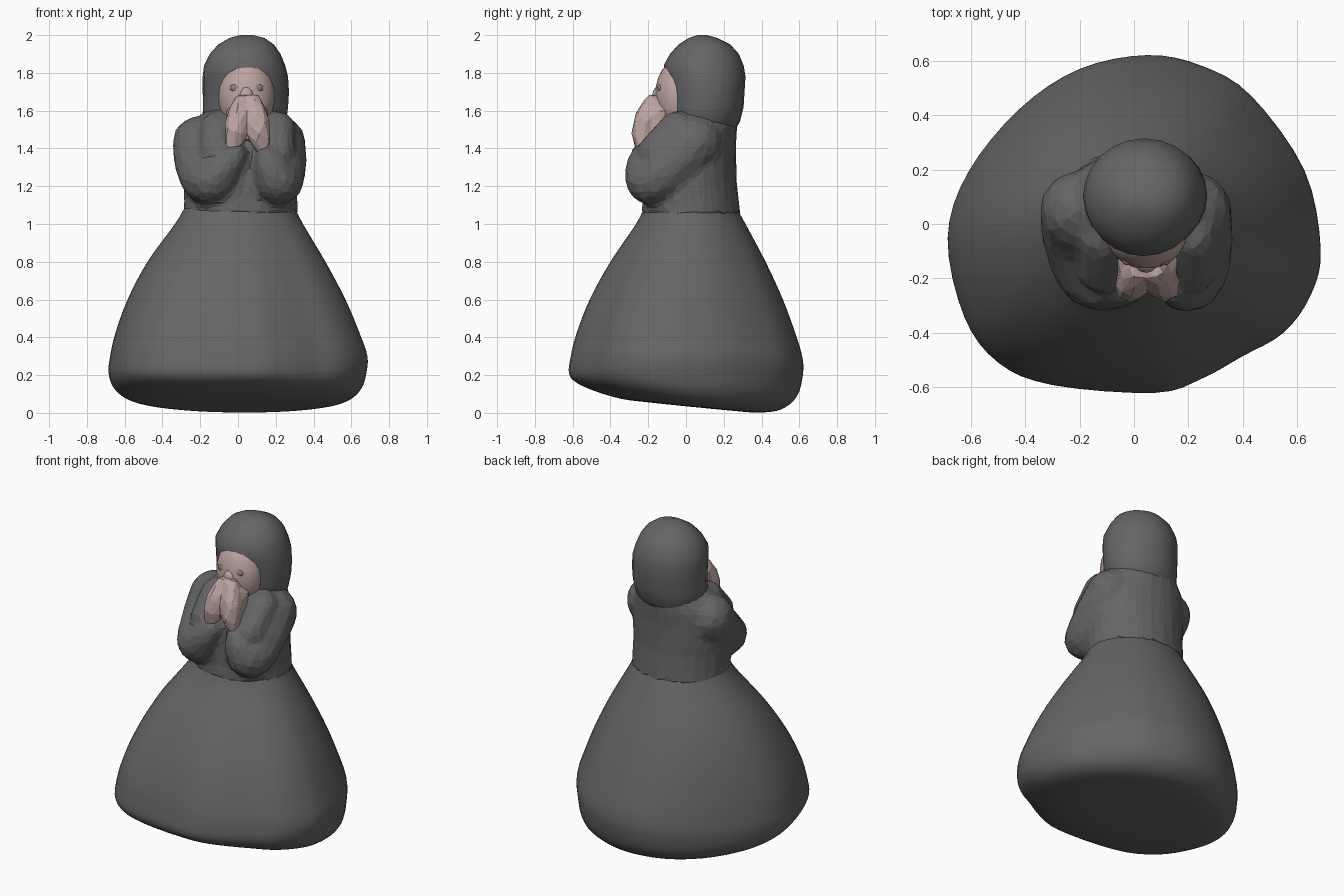
import bpy, bmesh, math
from mathutils import Matrix

if "Cube" in bpy.data.objects:
    bpy.data.objects.remove(bpy.data.objects["Cube"])


def material(name, rgb):
    m = bpy.data.materials.new(name)
    m.diffuse_color = (*rgb, 1)
    m.use_nodes = True
    m.node_tree.nodes["Principled BSDF"].inputs["Base Color"].default_value = m.diffuse_color
    return m


CLOTH = material("dark_cloth", (0.13, 0.13, 0.13))
SKIN = material("skin", (0.50, 0.37, 0.35))
SHADOW = material("eye_shadow", (0.28, 0.20, 0.19))


def spline(pts, steps, closed=False):
    """Catmull-Rom interpolation of tuples of any length."""
    n, out = len(pts), []
    for i in range(n if closed else n - 1):
        p = [pts[j % n] if closed else pts[min(max(j, 0), n - 1)]
             for j in range(i - 1, i + 3)]
        for s in range(steps):
            t = s / steps
            out.append(tuple(
                0.5 * (2 * b + (c - a) * t + (2 * a - 5 * b + 4 * c - d) * t * t
                       + (3 * b - a - 3 * c + d) * t ** 3)
                for a, b, c, d in zip(*p)))
    return out if closed else out + [pts[-1]]


def loft(bm, rings, outline):
    """Rings are (z, x0, x1, y0, y1, outline_blend, tilt)."""
    loops = []
    for z, x0, x1, y0, y1, w, tilt in rings:
        loop = []
        for u, v in outline:
            r = math.hypot(u, v)
            k = w + (1 - w) / r
            x = (x0 + x1) / 2 + (x1 - x0) / 2 * u * k
            y = (y0 + y1) / 2 + (y1 - y0) / 2 * v * k
            loop.append(bm.verts.new((x, y, max(0, z + tilt * y))))
        loops.append(loop)
    n = len(outline)
    for a, b in zip(loops, loops[1:]):
        for i in range(n):
            bm.faces.new((a[i], a[(i + 1) % n], b[(i + 1) % n], b[i]))
    bm.faces.new(loops[0])
    bm.faces.new(loops[-1])


def limb(bm, path, steps=6):
    """Chain of overlapping balls along (x, y, z, radius) points."""
    for x, y, z, r in spline(path, steps):
        bmesh.ops.create_icosphere(bm, subdivisions=2, radius=r,
                                   matrix=Matrix.Translation((x, y, z)))


def ball(bm, centre, radii, detail=3):
    bmesh.ops.create_icosphere(
        bm, subdivisions=detail, radius=1,
        matrix=Matrix.Translation(centre) @ Matrix.Diagonal((*radii, 1)))


def finish(name, bm, mat, smooth=False, voxel=None, keep=1.0):
    bmesh.ops.recalc_face_normals(bm, faces=bm.faces)
    me = bpy.data.meshes.new(name)
    bm.to_mesh(me)
    bm.free()
    me.materials.append(mat)
    ob = bpy.data.objects.new(name, me)
    bpy.context.collection.objects.link(ob)
    for p in me.polygons:
        p.use_smooth = smooth
    if voxel:
        rm = ob.modifiers.new("fuse", 'REMESH')
        rm.mode = 'VOXEL'
        rm.voxel_size = voxel
        rm.use_smooth_shade = smooth
        sm = ob.modifiers.new("soften", 'SMOOTH')
        sm.factor, sm.iterations = 0.5, 3
        de = ob.modifiers.new("facets", 'DECIMATE')
        de.ratio = keep


circle = [(math.cos(a * math.tau / 24), math.sin(a * math.tau / 24)) for a in range(24)]

# Wide skirt: uneven outline seen from above, tilted rounded underside
plan = [(.685, -.09), (.625, .2), (.43, .475), (.25, .585), (.05, .625), (-.2, .573),
        (-.42, .425), (-.61, .19), (-.685, -.05), (-.625, -.34), (-.5, -.51),
        (-.3, -.592), (.08, -.62), (.25, -.568), (.4, -.485), (.55, -.4), (.65, -.26)]
plan = spline([(x / .685, y / .62) for x, y in plan], 4, closed=True)
rings = [(.035, -.04, .04, -.04, .04, .5, -.1),
         (.036, -.25, .25, -.2, .24, .6, -.1),
         (.040, -.43, .46, -.34, .38, .6, -.1),
         (.068, -.575, .59, -.485, .50, .65, -.1),
         (.125, -.655, .655, -.58, .585, .8, -.06),
         (.21, -.685, .68, -.62, .615, .95, 0),
         (.30, -.677, .685, -.61, .61, 1, 0),
         (.42, -.65, .645, -.58, .575, .95, 0),
         (.60, -.585, .57, -.51, .51, .8, 0),
         (.80, -.48, .465, -.40, .42, .55, 0),
         (1.0, -.335, .345, -.265, .315, .25, 0),
         (1.09, -.28, .30, -.22, .265, 0, 0)]
bm = bmesh.new()
loft(bm, spline(rings, 4), plan)
finish("skirt", bm, CLOTH, smooth=True)

# Bodice with folded sleeves, fused and faceted
bm = bmesh.new()
loft(bm, [(1.05, -.29, .32, -.24, .29, 0, 0),
          (1.12, -.285, .315, -.23, .28, 0, 0),
          (1.22, -.29, .315, -.23, .27, 0, 0),
          (1.40, -.30, .32, -.21, .265, 0, 0),
          (1.50, -.27, .29, -.17, .27, 0, 0),
          (1.58, -.19, .24, -.11, .275, 0, 0),
          (1.66, -.12, .18, -.04, .24, 0, 0)], circle)
limb(bm, [(-.205, .05, 1.43, .147), (-.215, -.04, 1.33, .127),
          (-.16, -.18, 1.225, .127), (-.08, -.225, 1.29, .095), (-.01, -.235, 1.37, .06)])
limb(bm, [(.215, .05, 1.43, .147), (.24, -.05, 1.33, .13),
          (.215, -.18, 1.225, .13), (.18, -.225, 1.29, .1), (.15, -.235, 1.36, .06)])
for x in (-.11, .21):   # cloth filling the gap between shoulders and wrists
    limb(bm, [(x, -.16, 1.38, .10), (x, -.05, 1.50, .10)])
finish("bodice_and_sleeves", bm, CLOTH, voxel=.022, keep=.12)

# Head covering, closing round the face and hanging over the back
bm = bmesh.new()
loft(bm, [(1.48, -.15, .20, -.06, .25, 0, 0),
          (1.54, -.19, .255, -.09, .285, 0, 0),
          (1.62, -.185, .265, -.095, .305, 0, 0),
          (1.70, -.187, .27, -.10, .31, 0, 0),
          (1.78, -.187, .265, -.11, .315, 0, 0),
          (1.84, -.18, .25, -.118, .305, 0, 0),
          (1.90, -.15, .225, -.085, .28, 0, 0),
          (1.95, -.105, .19, -.04, .235, 0, 0),
          (1.985, -.045, .14, .015, .165, 0, 0),
          (2.0, .01, .08, .06, .11, 0, 0)], circle)
finish("hood", bm, CLOTH, smooth=True)

# Face with a slight nose and shaded eye hollows
bm = bmesh.new()
ball(bm, (.045, -.035, 1.675), (.15, .13, .2))
ball(bm, (.045, -.15, 1.67), (.04, .03, .06), 2)
finish("face", bm, SKIN, smooth=True)
bm = bmesh.new()
for side in (-1, 1):
    ball(bm, (.045 + side * .055, -.139, 1.72), (.035, .014, .022), 2)
finish("eyes", bm, SHADOW, smooth=True)

# Clasped hands raised to the mouth, thick enough to meet the face
bm = bmesh.new()
for side in (-1, 1):
    limb(bm, [(.05 + side * .08, -.225, 1.40, .042), (.05 + side * .065, -.23, 1.47, .058),
              (.05 + side * .055, -.215, 1.55, .062), (.05 + side * .03, -.175, 1.64, .05)])
    limb(bm, [(.05 + side * .055, -.17, 1.47, .06), (.05 + side * .055, -.14, 1.58, .06)])
finish("hands", bm, SKIN, voxel=.015, keep=.06)
